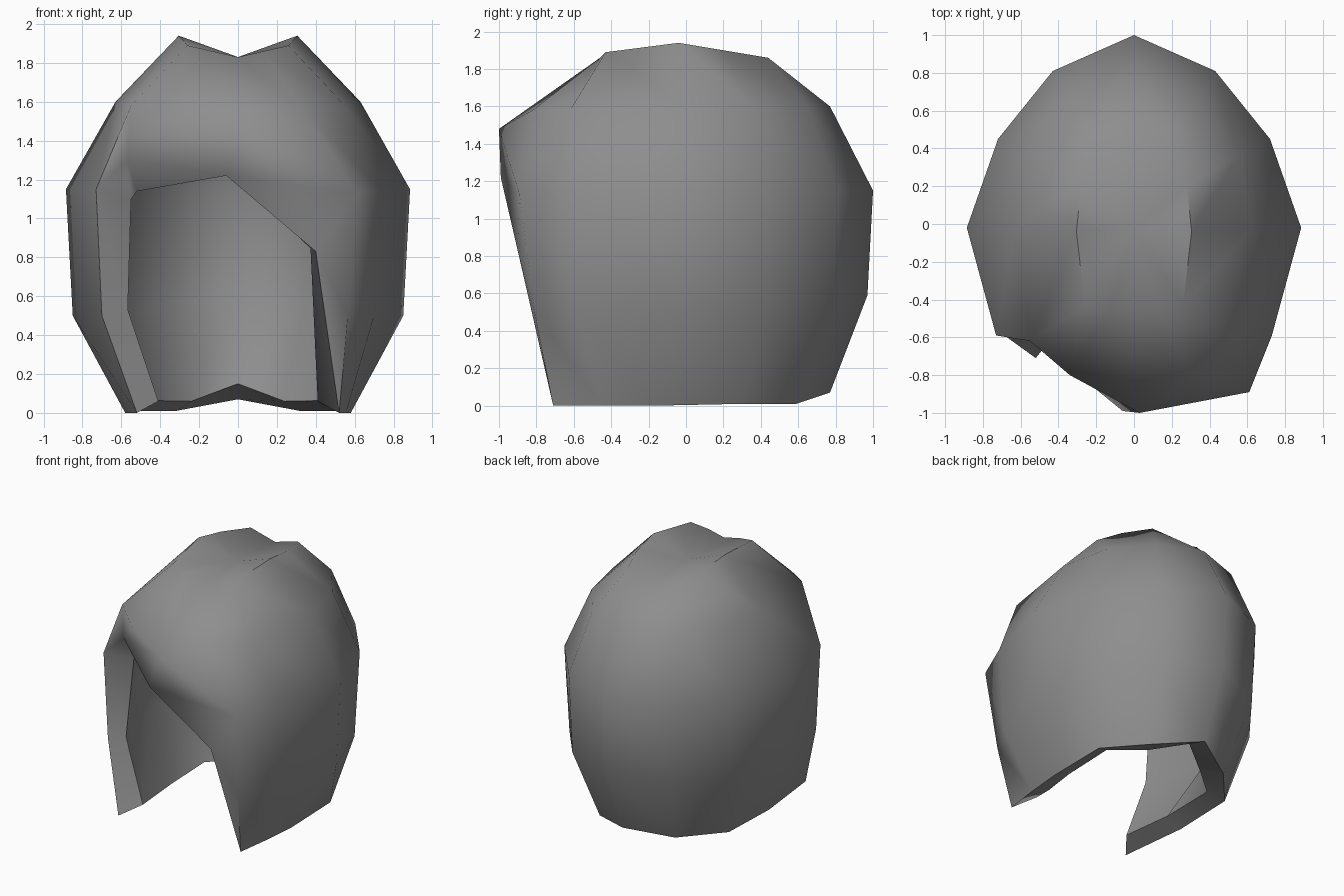
import bpy, bmesh, math

if "Cube" in bpy.data.objects:
    bpy.data.objects.remove(bpy.data.objects["Cube"])

# Right half of each ring, from back centre round to front right
RINGS = [
    [(0, .77, .07), (.32, .59, .01), (.575, .30, .01), (.58, -.18, 0), (.555, -.45, 0), (.52, -.71, 0)],
    [(0, .97, .59), (.42, .78, .54), (.69, .43, .5), (.85, -.02, .5), (.70, -.58, .5), (.565, -.81, .5)],
    [(0, 1, 1.15), (.43, .81, 1.15), (.72, .45, 1.15), (.885, -.02, 1.15), (.73, -.59, 1.15), (.61, -.89, 1.13)],
    [(0, .77, 1.6), (.34, .65, 1.6), (.55, .36, 1.6), (.63, -.02, 1.6), (.55, -.62, 1.58), (.32, -.82, 1.58)],
    [(0, .45, 1.80), (.2, .44, 1.86), (.28, .2, 1.90), (.305, -.04, 1.94), (.26, -.43, 1.89), (.13, -.46, 1.86)],
]

bm = bmesh.new()
grid = []
for r, ring in enumerate(RINGS):
    row = {}
    for k, (x, y, z) in enumerate(ring):
        row[k] = bm.verts.new((x, y, z))
        # the left side stops one column early below the fringe
        if k and (k < 5 or r >= 3):
            row[-k] = bm.verts.new((-x, y, z))
    grid.append(row)
grid[0][-4].co = (-.52, -.71, 0)      # tip of the left side lock
grid[3][-5].co = (-.34, -.80, 1.53)

# Sides and back
for a, b in zip(grid, grid[1:]):
    for k in range(-5, 5):
        if all(j in row for row in (a, b) for j in (k, k + 1)):
            bm.faces.new((a[k], a[k + 1], b[k + 1], b[k]))

# Swept fringe
temple = bm.verts.new((.40, -.90, .83))
rim = bm.verts.new((-.06, -.99, 1.22))
brow = bm.verts.new((.03, -1.0, 1.48))
corner = bm.verts.new((-.57, -.575, 1.30))
part = bm.verts.new((0, -.46, 1.83))
g0, g1, g2, g3, g4 = grid
for f in ((g0[5], temple, g1[5]), (g1[5], temple, g2[5]), (g2[5], temple, rim, brow),
          (g2[5], brow, g3[5]), (g3[5], brow, part, g4[5]), (brow, g3[-5], g4[-5], part),
          (brow, rim, corner, g3[-5]), (corner, g2[-4], g3[-4], g3[-5])):
    bm.faces.new(f)

# Crown with a centre parting
pole = bm.verts.new((0, -.02, 1.83))
loop = [g4[k] for k in range(-5, 6)] + [part]
for i, v in enumerate(loop):
    bm.faces.new((v, loop[(i + 1) % len(loop)], pole))

bmesh.ops.recalc_face_normals(bm, faces=bm.faces)
bm.normal_update()
if pole.link_faces[0].normal.z < 0:
    bmesh.ops.reverse_faces(bm, faces=bm.faces)
bm.verts.index_update()
count = len(bm.verts)
i_corner, i_lock = corner.index, g2[-4].index
i_tips = (g0[-4].index, g0[5].index)
i_nape = g0[0].index

mesh = bpy.data.meshes.new("hair_shell")
bm.to_mesh(mesh)
bm.free()
hair = bpy.data.objects.new("hair_shell", mesh)
bpy.context.collection.objects.link(hair)

mat = bpy.data.materials.new("mid_grey")
mat.diffuse_color = (.27, .27, .27, 1)
mat.use_nodes = True
mat.node_tree.nodes["Principled BSDF"].inputs["Base Color"].default_value = mat.diffuse_color
mesh.materials.append(mat)

# Thickness
solid = hair.modifiers.new("thickness", 'SOLIDIFY')
solid.thickness = .14
solid.offset = -1
bpy.context.view_layer.objects.active = hair
hair.select_set(True)
bpy.ops.object.modifier_apply(modifier="thickness")

# Turn the inner edge of the opening backwards, and thicken the nape
inner = hair.data.vertices
for v in list(inner)[count:]:
    if v.co.y > .3 and v.co.z < 1.2:
        v.co.y -= .05
inner[count + i_corner].co = (-.52, -.50, 1.14)
inner[count + i_lock].co = (-.55, -.48, 1.10)
for i in i_tips:
    s = 1 if inner[i].co.x > 0 else -1
    inner[count + i].co = (.41 * s, -.57, .06)
inner[count + i_nape].co.z = .15

# Smooth shading with sharp rims
bpy.ops.object.shade_smooth_by_angle(angle=math.radians(62))
